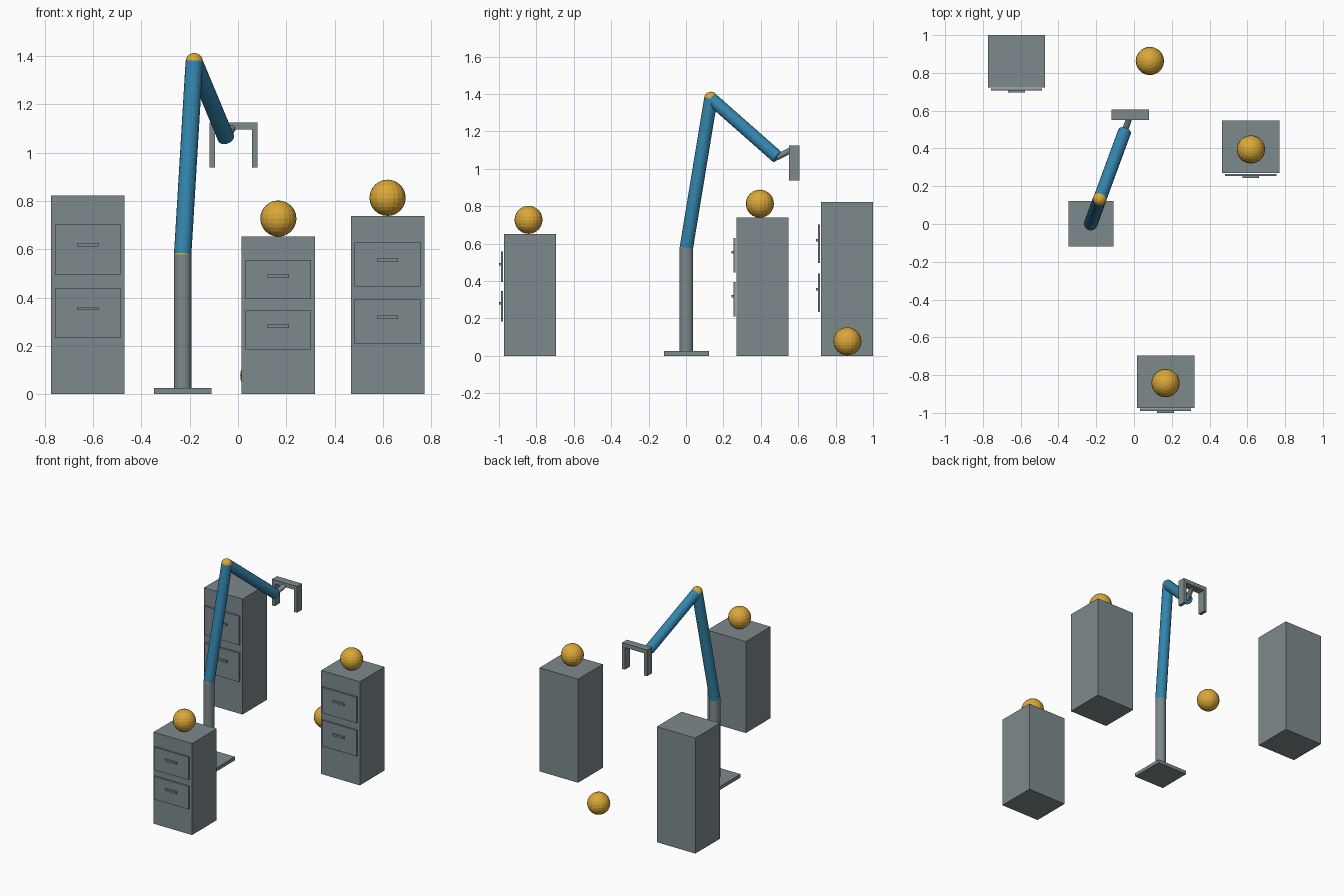
import bpy
from mathutils import Vector

if "Cube" in bpy.data.objects:
    bpy.data.objects.remove(bpy.data.objects["Cube"])


def material(name, rgb):
    m = bpy.data.materials.new(name)
    m.diffuse_color = (*rgb, 1)
    m.use_nodes = True
    m.node_tree.nodes["Principled BSDF"].inputs["Base Color"].default_value = m.diffuse_color
    return m


GREY = material("steel grey", (0.205, 0.254, 0.27))
BLUE = material("arm blue", (0.034, 0.235, 0.42))
YELLOW = material("ball yellow", (0.71, 0.39, 0.04))


def finish(name, mat):
    ob = bpy.context.object
    ob.name = name
    ob.data.materials.append(mat)
    return ob


def box(name, x, y, z, mat=GREY):
    """Box from (min, max) ranges on each axis."""
    rng = (x, y, z)
    bpy.ops.mesh.primitive_cube_add(size=1, location=[(a + b) / 2 for a, b in rng])
    bpy.context.object.scale = [b - a for a, b in rng]
    return finish(name, mat)


def rod(name, start, end, radius, mat):
    a, b = Vector(start), Vector(end)
    bpy.ops.mesh.primitive_cylinder_add(vertices=20, radius=radius,
                                        depth=(b - a).length, location=(a + b) / 2)
    bpy.context.object.rotation_euler = (b - a).to_track_quat('Z', 'Y').to_euler()
    return finish(name, mat)


def ball(name, centre, radius):
    bpy.ops.mesh.primitive_uv_sphere_add(segments=20, ring_count=12,
                                         radius=radius, location=centre)
    return finish(name, YELLOW)


def cabinet(label, cx, front, h):
    box(f"{label}_cabinet", (cx - 0.152, cx + 0.152), (front, front + 0.278), (0, h))
    # two drawer fronts, each with a bar handle
    for level, ratio in (("upper", 0.728), ("lower", 0.408)):
        zc = ratio * h
        box(f"{label}_{level}_drawer", (cx - 0.136, cx + 0.136),
            (front - 0.016, front - 0.005), (zc - 0.125 * h, zc + 0.125 * h))
        zh = zc + 0.023 * h
        box(f"{label}_{level}_handle", (cx - 0.044, cx + 0.044),
            (front - 0.027, front - 0.014), (zh - 0.007, zh + 0.007))


# cabinets
cabinet("tall", -0.622, 0.722, 0.823)
cabinet("short", 0.167, -0.973, 0.652)
cabinet("medium", 0.619, 0.27, 0.738)

# balls on two cabinets and one on the floor
ball("short_cabinet_ball", (0.167, -0.842, 0.727), 0.075)
ball("medium_cabinet_ball", (0.619, 0.395, 0.813), 0.075)
ball("floor_ball", (0.084, 0.863, 0.077), 0.075)

# arm pedestal
box("base_plate", (-0.347, -0.109), (-0.118, 0.122), (0, 0.025))
rod("pedestal", (-0.229, 0.002, 0.02), (-0.229, 0.002, 0.578), 0.036, GREY)

# jointed arm
shoulder = (-0.229, 0.002, 0.578)
elbow = (-0.181, 0.133, 1.376)
wrist = (-0.05, 0.489, 1.062)
ball("shoulder_joint", shoulder, 0.036)
rod("upper_arm", shoulder, elbow, 0.036, BLUE)
ball("elbow_joint", elbow, 0.036)
rod("forearm", elbow, wrist, 0.035, BLUE)
rod("wrist_rod", wrist, (-0.019, 0.579, 1.11), 0.016, GREY)

# gripper: crossbar and two prongs
depth = (0.551, 0.607)
box("gripper_bar", (-0.118, 0.08), depth, (1.095, 1.124))
for side, x in (("left", (-0.118, -0.095)), ("right", (0.057, 0.08))):
    box(f"{side}_prong", x, depth, (0.938, 1.097))
